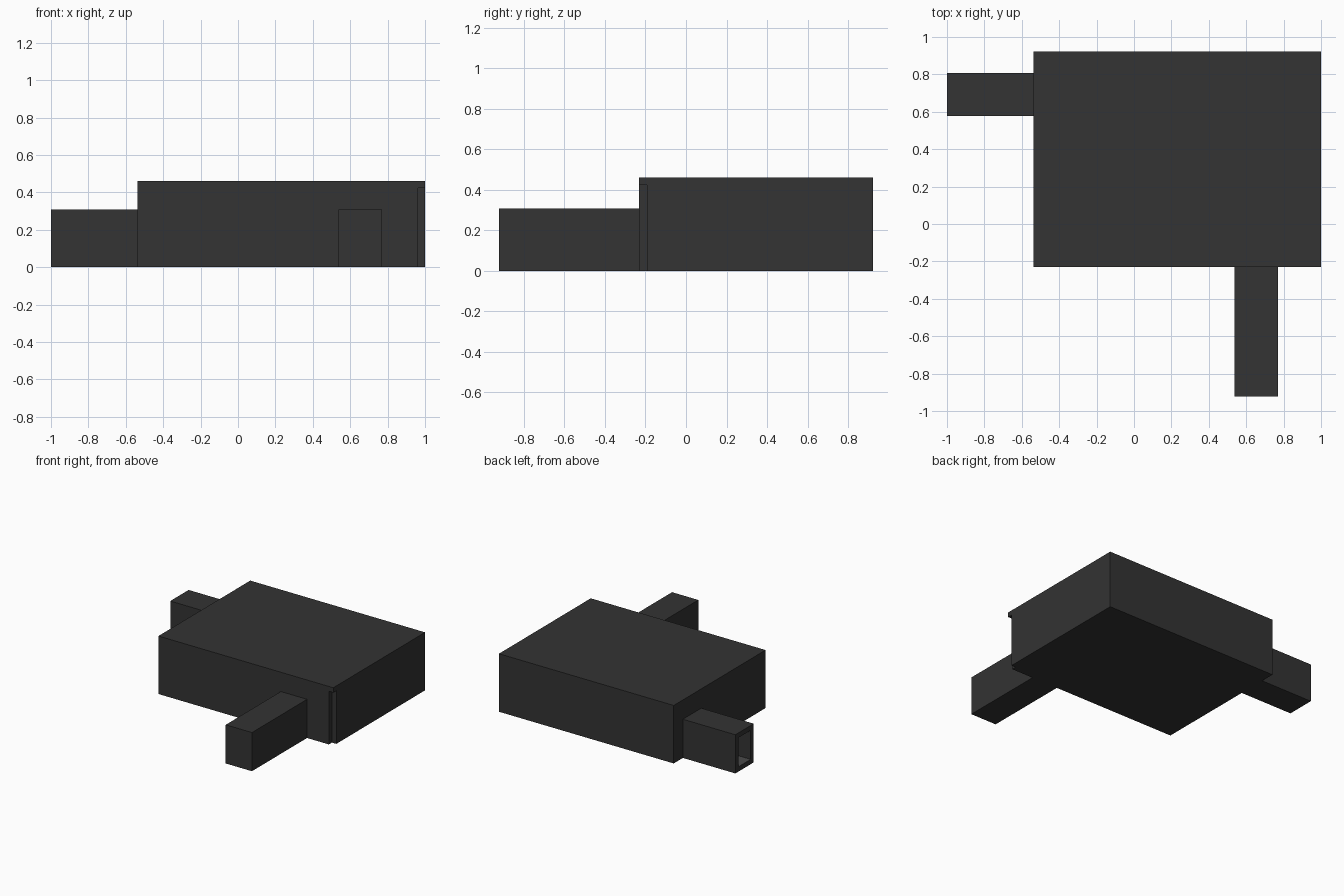
import bpy, bmesh
from mathutils import Vector

if "Cube" in bpy.data.objects:
    bpy.data.objects.remove(bpy.data.objects["Cube"])

U = 2 / 26          # plan module: the model is 26 x 24 x 6 modules
T = 0.5             # wall, floor and roof thickness in modules


def material(name, value):
    m = bpy.data.materials.new(name)
    m.diffuse_color = (value, value, value, 1)
    m.use_nodes = True
    m.node_tree.nodes["Principled BSDF"].inputs["Base Color"].default_value = m.diffuse_color
    return m


CHARCOAL = material("charcoal", 0.033)
FLOOR_GREY = material("floor_grey", 0.07)


def extrude(name, points, offset):
    """Closed prism from a planar outline, in modules."""
    bm = bmesh.new()
    face = bm.faces.new([bm.verts.new(Vector(p) * U) for p in points])
    new = bmesh.ops.extrude_face_region(bm, geom=[face])["geom"]
    verts = [v for v in new if isinstance(v, bmesh.types.BMVert)]
    bmesh.ops.translate(bm, verts=verts, vec=Vector(offset) * U)
    bmesh.ops.recalc_face_normals(bm, faces=bm.faces)
    mesh = bpy.data.meshes.new(name)
    bm.to_mesh(mesh)
    bm.free()
    mesh.materials.append(CHARCOAL)
    ob = bpy.data.objects.new(name, mesh)
    bpy.context.collection.objects.link(ob)
    return ob


def box(name, x0, x1, y0, y1, z0, z1):
    return extrude(name, [(x0, y0, z0), (x1, y0, z0), (x1, y1, z0), (x0, y1, z0)],
                   (0, 0, z1 - z0))


def floor(name, x0, x1, y0, y1):
    ob = box(name, x0, x1, y0, y1, 0, T)
    ob.data.materials.append(FLOOR_GREY)
    for p in ob.data.polygons:          # only the walking surface is lighter
        p.material_index = int(p.normal.z > 0.5)


def door_outline(a, b, d0, d1, top, door_top):
    """Wall elevation with a doorway cut up from the ground."""
    return [(a, 0), (d0, 0), (d0, door_top), (d1, door_top),
            (d1, 0), (b, 0), (b, top), (a, top)]


# Room shell; the front right corner is left open under the roof
box("room_roof", -7, 13, -3, 12, 6 - T, 6)
floor("room_floor", -7 + T, 13 - T, -3 + T, 12 - T)
box("right_wall", 13 - T, 13, -3 + T, 12, 0, 6 - T)
box("back_wall", -7 + T, 13 - T, 12 - T, 12, 0, 6 - T)
front = door_outline(-7 + T, 13 - T, 7 + T, 10 - T, 6 - T, 4 - T)
extrude("front_wall", [(x, -3, z) for x, z in front], (0, T, 0))
left = door_outline(-3, 12, 7.5 + T, 10.5 - T, 6 - T, 4 - T)
extrude("left_wall", [(-7, y, z) for y, z in left], (T, 0, 0))

# Left passage, open at its outer end
box("left_passage_roof", -13, -7, 7.5, 10.5, 4 - T, 4)
floor("left_passage_floor", -13, -7 + T, 7.5 + T, 10.5 - T)
for side, y in (("front", 7.5), ("back", 10.5 - T)):
    box("left_passage_wall_" + side, -13, -7, y, y + T, 0, 4 - T)

# Front passage, closed at its outer end
box("front_passage_roof", 7, 10, -12, -3, 4 - T, 4)
floor("front_passage_floor", 7 + T, 10 - T, -12 + T, -3 + T)
for side, x in (("left", 7), ("right", 10 - T)):
    box("front_passage_wall_" + side, x, x + T, -12, -3, 0, 4 - T)
box("front_passage_end_wall", 7 + T, 10 - T, -12, -12 + T, 0, 4 - T)
